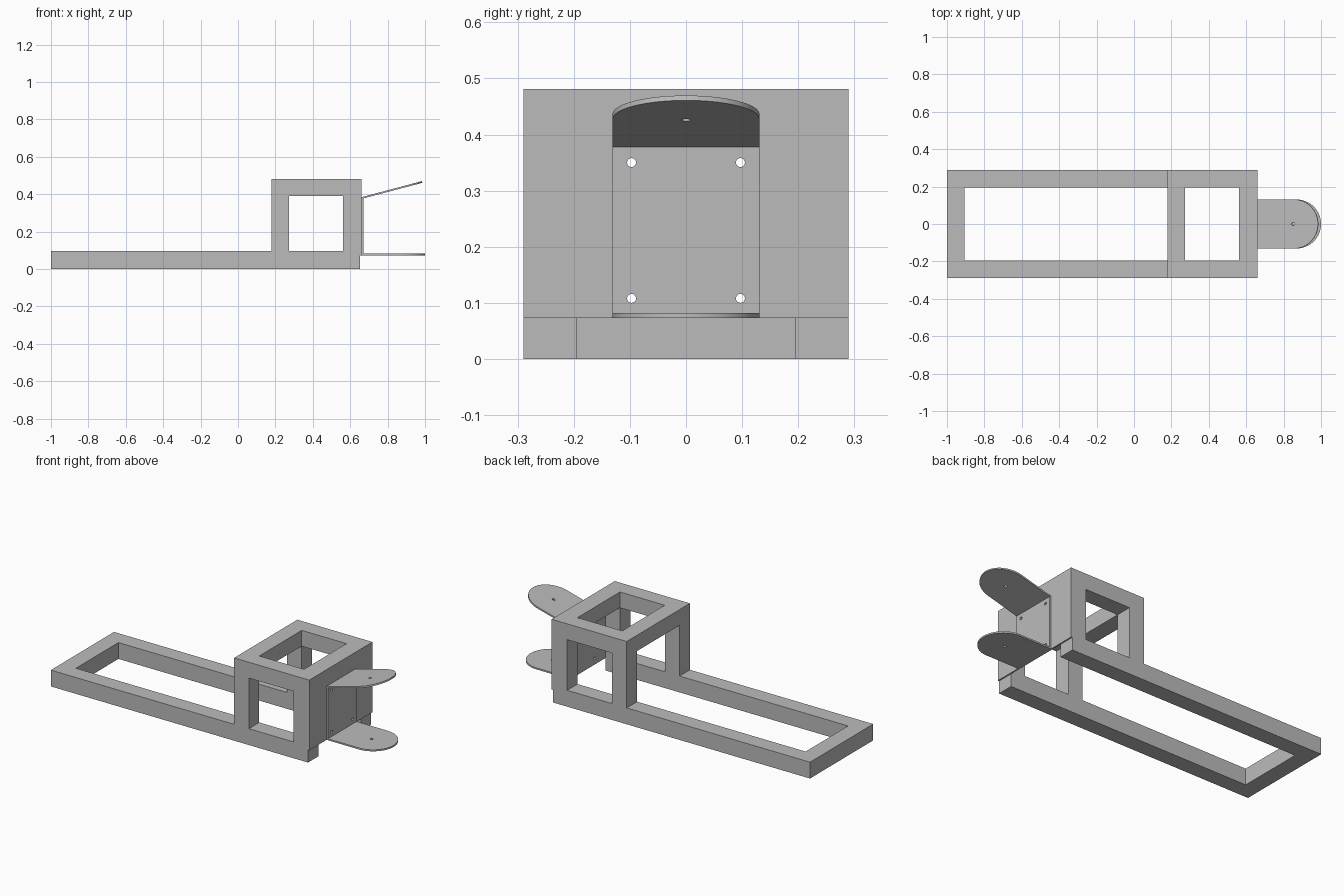
import bpy
import bmesh
import math
from mathutils import Matrix, Vector

default = bpy.data.objects.get("Cube")
if default:
    bpy.data.objects.remove(default, do_unlink=True)

GREY = (0.5, 0.5, 0.5, 1.0)
grey = bpy.data.materials.new("plain grey")
grey.use_nodes = True
grey.diffuse_color = GREY
grey.node_tree.nodes["Principled BSDF"].inputs["Base Color"].default_value = GREY

# Shared dimensions
HALF = 0.29            # half width of the frame
BAR = 0.095            # bar thickness
INNER = HALF - BAR
CAGE_X, END_X = 0.178, 0.653
TOP = 0.481
FACE_X = 0.661         # outer side of the end plate
LOW = 0.073            # underside of plate and bracket
SHEET = 0.009          # sheet thickness
TAB_R = 0.131
HOLE_R = 0.008


def finish(name, bm):
    bmesh.ops.recalc_face_normals(bm, faces=bm.faces)
    mesh = bpy.data.meshes.new(name)
    bm.to_mesh(mesh)
    bm.free()
    mesh.materials.append(grey)
    obj = bpy.data.objects.new(name, mesh)
    bpy.context.collection.objects.link(obj)
    return obj


def box(name, lo, hi):
    bm = bmesh.new()
    lo, hi = Vector(lo), Vector(hi)
    bmesh.ops.create_cube(bm, size=1, matrix=Matrix.Translation((lo + hi) / 2)
                          @ Matrix.Diagonal((*(hi - lo), 1)))
    return finish(name, bm)


def prism(name, outline, height):
    """Extrude a flat outline upward from z = 0."""
    bm = bmesh.new()
    face = bm.faces.new([bm.verts.new((x, y, 0)) for x, y in outline])
    out = bmesh.ops.extrude_face_region(bm, geom=[face])
    moved = [v for v in out["geom"] if isinstance(v, bmesh.types.BMVert)]
    bmesh.ops.translate(bm, vec=(0, 0, height), verts=moved)
    return finish(name, bm)


def drill(name, centre, along_x=False):
    """Round cutter for a screw hole."""
    bm = bmesh.new()
    turn = Matrix.Rotation(math.pi / 2, 4, "Y") if along_x else Matrix()
    bmesh.ops.create_cone(bm, cap_ends=True, segments=20, radius1=HOLE_R,
                          radius2=HOLE_R, depth=0.06,
                          matrix=Matrix.Translation(centre) @ turn)
    return finish(name, bm)


def cut(obj, cutters):
    """Subtract each cutter and then delete it."""
    bpy.context.view_layer.objects.active = obj
    for cutter in cutters:
        cutter.hide_render = True
        mod = obj.modifiers.new("cut", "BOOLEAN")
        mod.operation = "DIFFERENCE"
        mod.solver = "EXACT"
        mod.object = cutter
        bpy.ops.object.modifier_apply(modifier=mod.name)
        bpy.data.objects.remove(cutter, do_unlink=True)


# Base frame: two long rails joined at one end, open at the other
prism("base_frame", [
    (END_X, -HALF), (END_X, -INNER), (-1 + BAR, -INNER), (-1 + BAR, INNER),
    (END_X, INNER), (END_X, HALF), (-1, HALF), (-1, -HALF)], BAR)

# Cage: block opened along all three axes, leaving posts and top bars
cage = box("cage", (CAGE_X, -HALF, BAR), (END_X, HALF, TOP))
x0, x1 = CAGE_X + BAR, 0.561
z0, z1 = 0.0, TOP - 0.092
cut(cage, [
    box("cutter", (0, -INNER, z0), (1, INNER, z1)),
    box("cutter", (x0, -1, z0), (x1, 1, z1)),
    box("cutter", (x0, -INNER, z0), (x1, INNER, 1)),
])


def screw_holes():
    return [drill("drill", (FACE_X, y, z), True)
            for y in (-0.097, 0.097) for z in (0.108, 0.35)]


# End plate closing the cage, and the bracket web screwed to it
end_plate = box("end_plate", (END_X, -HALF, LOW), (FACE_X, HALF, TOP))
cut(end_plate, screw_holes())
web = box("bracket_web", (FACE_X, -TAB_R, LOW + SHEET),
          (FACE_X + SHEET, TAB_R, 0.379))
cut(web, screw_holes())


def tab(name, length, z, angle):
    """Round-ended bracket tab, hinged on the end plate."""
    steps = 32
    outline = [(0, -TAB_R)]
    for i in range(steps + 1):
        a = math.pi * (i / steps - 0.5)
        outline.append((length - TAB_R + TAB_R * math.cos(a), TAB_R * math.sin(a)))
    outline.append((0, TAB_R))
    obj = prism(name, outline, SHEET)
    cut(obj, [drill("drill", (0.198, 0, 0))])
    obj.data.transform(Matrix.Translation((FACE_X, 0, z))
                       @ Matrix.Rotation(-angle, 4, "Y"))
    return obj


tabs = [tab("lower_tab", 1 - FACE_X, LOW, 0),
        tab("upper_tab", 1 - FACE_X - 0.003, 0.375, math.radians(14.8))]

# Smooth the rounded rims and keep the edges crisp
bpy.ops.object.select_all(action="DESELECT")
for obj in tabs + [web, end_plate]:
    obj.select_set(True)
bpy.context.view_layer.objects.active = tabs[0]
bpy.ops.object.shade_smooth_by_angle(angle=math.radians(30))
